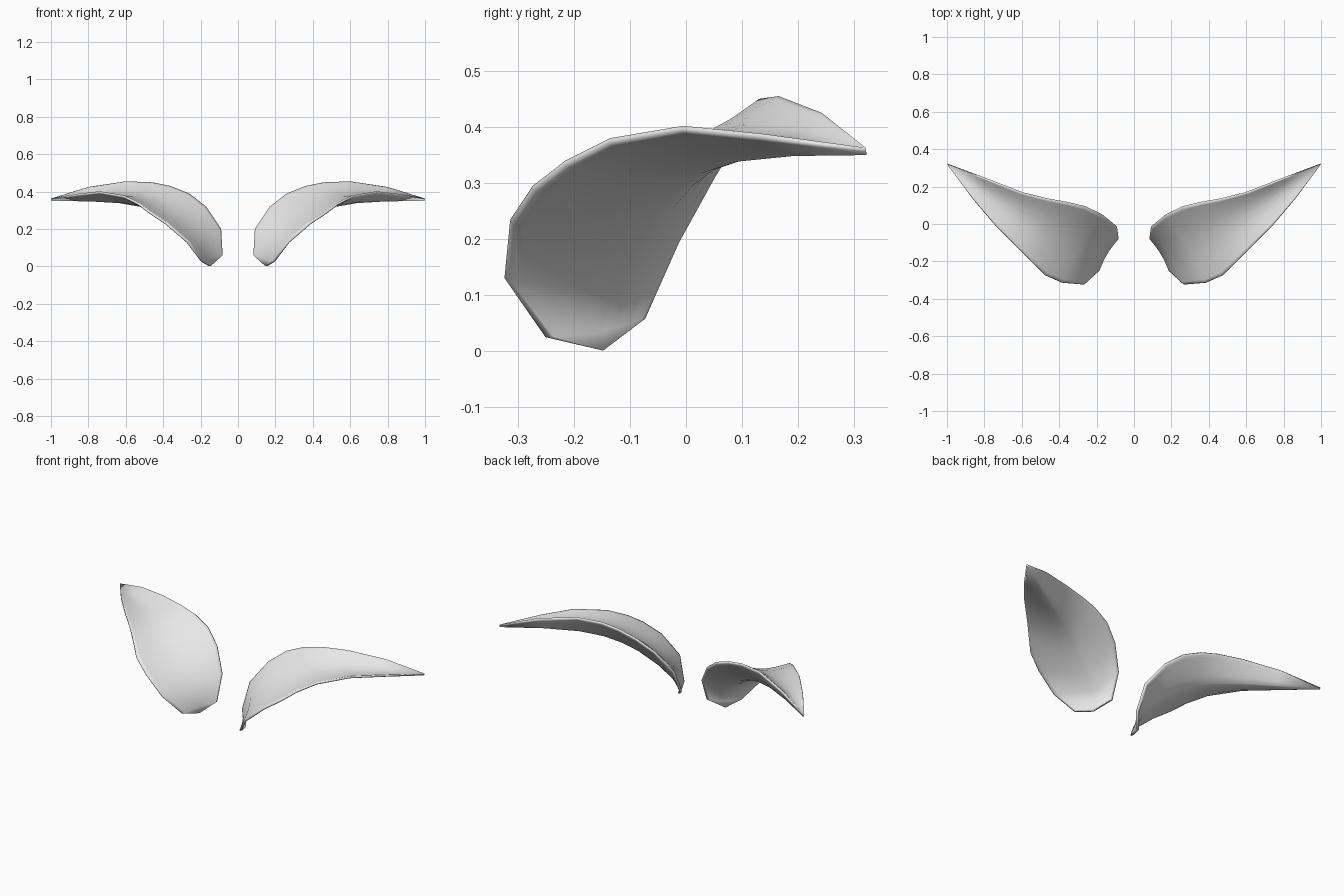
import bpy, bmesh, math
from mathutils import Vector

if "Cube" in bpy.data.objects:
    bpy.data.objects.remove(bpy.data.objects["Cube"])

grey = bpy.data.materials.new("light_grey")
grey.use_nodes = True
grey.diffuse_color = (0.8, 0.8, 0.8, 1)
grey.node_tree.nodes["Principled BSDF"].inputs["Base Color"].default_value = (0.8, 0.8, 0.8, 1)

# Rims and underside keel of one leaf, from inner bottom end to outer tip
inner_end = (0.145, -0.155, 0.003)
outer_tip = (1.0, 0.32, 0.363)
front_rim = [inner_end, (0.185, -0.25, 0.027), (0.265, -0.323, 0.135), (0.38, -0.313, 0.235),
             (0.47, -0.273, 0.295), (0.53, -0.215, 0.34), (0.61, -0.135, 0.38),
             (0.74, -0.005, 0.402), (0.86, 0.135, 0.388), outer_tip]
back_rim = [inner_end, (0.082, -0.08, 0.06), (0.09, -0.02, 0.2), (0.17, 0.045, 0.32),
            (0.26, 0.088, 0.39), (0.36, 0.112, 0.43), (0.46, 0.13, 0.45),
            (0.6, 0.165, 0.455), (0.8, 0.242, 0.425), outer_tip]
keel = [inner_end, (0.14, -0.15, 0.035), (0.165, -0.11, 0.1), (0.235, -0.08, 0.17),
        (0.335, -0.035, 0.245), (0.415, 0.0, 0.285), (0.505, 0.04, 0.315),
        (0.625, 0.1, 0.336), (0.79, 0.195, 0.347), outer_tip]
fullness = [0, 0.3, 0.55, 0.8, 1, 1, 1, 1, 0.6, 0]
TOP = [0, 0.04, 0.2, 0.35, 0.5, 0.65, 0.8, 0.96, 1]
FLANK = [0, 0.08, 0.35, 0.65, 0.92]
TOP_SAG = 0.035
FLANK_BULGE = 0.008
RIM = 0.014


def bowed(a, b, steps, bow):
    """Points from a towards b, pushed along the bow vector."""
    return [a.lerp(b, t) + bow * math.sin(math.pi * t) for t in steps]


def cross_section(front, back, ridge, down, full):
    """Closed ring: shallow top, rounded rims, two flanks meeting at the keel."""
    outward = (back - front).normalized() * RIM * 0.35
    low_front, low_back = front + down * RIM, back + down * RIM
    bulge = down * FLANK_BULGE * full
    ring = bowed(front, back, TOP, down * TOP_SAG * full)
    ring.append(back + down * RIM / 2 + outward)
    ring += bowed(low_back, ridge, FLANK, bulge)
    ring += reversed(bowed(low_front, ridge, FLANK, bulge))
    ring.append(front + down * RIM / 2 - outward)
    return ring


def build_leaf(name, side):
    bm = bmesh.new()
    front = [Vector(p) for p in front_rim]
    back = [Vector(p) for p in back_rim]
    ridge = [Vector(p) for p in keel]
    mids = [(f + b) / 2 for f, b in zip(front, back)]
    last = len(mids) - 1
    flip = Vector((side, 1, 1))

    # Cross sections along the leaf
    rings = []
    for i, full in enumerate(fullness):
        j = min(max(i, 1), last - 1)
        down = (back[j] - front[j]).cross(mids[j + 1] - mids[j - 1]).normalized()
        if down.z > 0:
            down.negate()
        if i in (0, last):
            ridge[i] += down * RIM
        ring = cross_section(front[i], back[i], ridge[i], down, full)
        rings.append([bm.verts.new(p * flip) for p in ring])

    # Skin between sections; the two ends collapse to points
    for a, b in zip(rings, rings[1:]):
        for k in range(len(a)):
            bm.faces.new((a[k - 1], b[k - 1], b[k], a[k]))
    bmesh.ops.remove_doubles(bm, verts=bm.verts, dist=0.0001)
    bmesh.ops.recalc_face_normals(bm, faces=bm.faces)
    for face in bm.faces:
        face.smooth = True

    mesh = bpy.data.meshes.new(name)
    bm.to_mesh(mesh)
    bm.free()
    mesh.materials.append(grey)
    obj = bpy.data.objects.new(name, mesh)
    bpy.context.collection.objects.link(obj)


build_leaf("left_leaf", 1)
build_leaf("right_leaf", -1)
